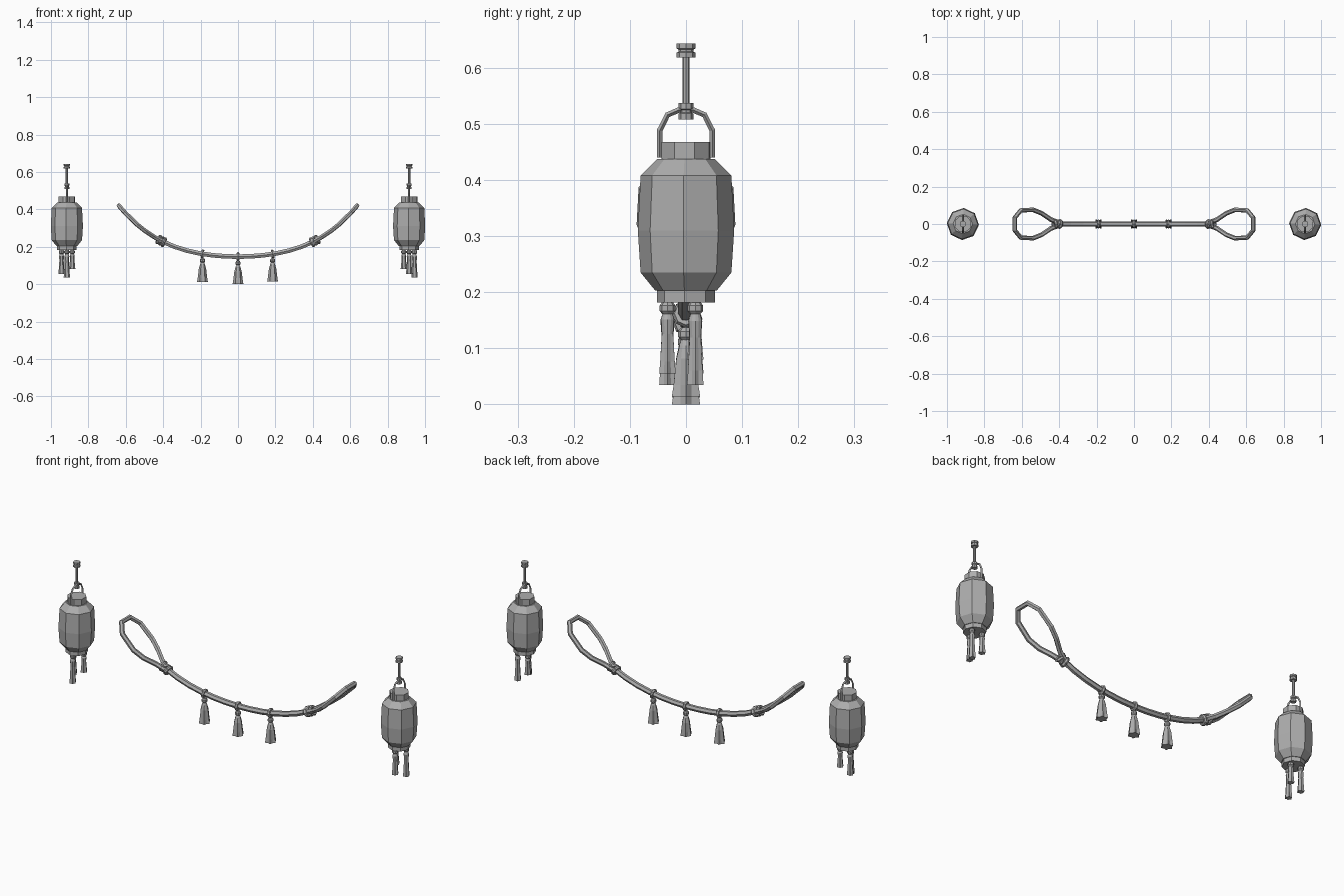
import bpy, bmesh
from math import sin, cos, pi, radians, atan2
from mathutils import Vector, Matrix

cube = bpy.data.objects.get("Cube")
if cube:
    bpy.data.objects.remove(cube)

grey = bpy.data.materials.new("plain grey")
grey.use_nodes = True
COLOUR = (0.42, 0.42, 0.42, 1)
grey.diffuse_color = COLOUR
grey.node_tree.nodes["Principled BSDF"].inputs["Base Color"].default_value = COLOUR


def add_object(name, mesh, matrix=Matrix()):
    mesh.materials.clear()
    mesh.materials.append(grey)
    for p in mesh.polygons:
        p.use_smooth = False
        p.material_index = 0
    ob = bpy.data.objects.new(name, mesh)
    bpy.context.collection.objects.link(ob)
    ob.matrix_world = matrix
    return ob


def lathe(name, profile, sides, matrix=Matrix(), turn=0.0, pleat=0.0):
    """Spin (radius, z) points, listed from bottom to top; pleat folds the lower part."""
    bm = bmesh.new()
    low, high = profile[0][1], profile[-1][1]
    rings = []
    for r, z in profile:
        fold = pleat * (high - z) / (high - low)
        ring = []
        for k in range(sides):
            a = turn + 2 * pi * k / sides
            rr = r * (1 - fold * (k % 2))
            ring.append(bm.verts.new((rr * cos(a), rr * sin(a), z)))
        rings.append(ring)
    for a, b in zip(rings, rings[1:]):
        for k in range(sides):
            j = (k + 1) % sides
            bm.faces.new((a[k], a[j], b[j], b[k]))
    bm.faces.new(rings[0][::-1])
    bm.faces.new(rings[-1])
    mesh = bpy.data.meshes.new(name)
    bm.to_mesh(mesh)
    bm.free()
    return add_object(name, mesh, matrix)


def tube(name, points, radius, resolution=1, matrix=Matrix()):
    """Faceted tube through a list of points."""
    curve = bpy.data.curves.new(name, "CURVE")
    curve.dimensions = "3D"
    curve.bevel_depth = radius
    curve.bevel_resolution = resolution
    curve.use_fill_caps = True
    spline = curve.splines.new("POLY")
    spline.points.add(len(points) - 1)
    for sp, co in zip(spline.points, points):
        sp.co = (*co, 1)
    temp = bpy.data.objects.new(name + "_path", curve)
    bpy.context.collection.objects.link(temp)
    bpy.context.view_layer.update()
    mesh = bpy.data.meshes.new_from_object(
        temp.evaluated_get(bpy.context.evaluated_depsgraph_get()))
    bpy.data.objects.remove(temp)
    return add_object(name, mesh, matrix)


def tassel(name, x, y, top, bottom, width):
    """Knob, narrow neck and pleated skirt with a flared hem."""
    knob = 0.022
    place = Matrix.Translation((x, y, 0))
    lathe(name + "_knob", [(0.009, top - knob), (0.014, top - knob * 0.75),
                           (0.014, top - knob * 0.3), (0.009, top)], 8, place)
    neck = top - knob + 0.003
    span = neck - bottom
    lathe(name + "_skirt", [(width, bottom), (width * 0.88, bottom + span * 0.2),
                            (width * 0.68, bottom + span * 0.65),
                            (0.013, neck - span * 0.12), (0.008, neck)],
          12, place, pleat=0.3)


# Lanterns, one at each end
BODY = [(0.055, 0.203), (0.081, 0.235), (0.086, 0.31), (0.081, 0.408), (0.052, 0.437)]
ARCH = [(0.047, 0.44), (0.047, 0.488), (0.033, 0.516), (0.012, 0.525)]


def collar(name, low, high, radius, matrix):
    """Two rims with a waist between them."""
    h = high - low
    lathe(name, [(radius, low), (radius, low + h * 0.35), (radius * 0.78, low + h * 0.42),
                 (radius * 0.78, low + h * 0.58), (radius, low + h * 0.65), (radius, high)],
          8, matrix)


for side, sx, hems in (("left", 1, (0.055, 0.035, 0.08)), ("right", -1, (0.035, 0.08, 0.055))):
    x = sx * 0.915
    at = Matrix.Translation((x, 0, 0))
    turn = radians(-3)
    lathe(side + "_lantern_body", BODY, 8, at, turn)
    lathe(side + "_lantern_top_cap", [(0.046, 0.43), (0.046, 0.468)], 8, at, turn + radians(22))
    lathe(side + "_lantern_bottom_cap", [(0.052, 0.182), (0.052, 0.206)], 8, at, turn)
    arch = [(0, -y, z) for y, z in ARCH] + [(0, y, z) for y, z in reversed(ARCH)]
    tube(side + "_lantern_handle", arch, 0.005, 0, at)
    collar(side + "_hanger_hub", 0.508, 0.537, 0.013, at)
    lathe(side + "_hanger_rod", [(0.0065, 0.53), (0.0065, 0.62)], 8, at)
    collar(side + "_hanger_knob", 0.618, 0.643, 0.017, at)
    for k, hem in enumerate(hems):
        a = radians(-90 + 120 * k)
        tassel(f"{side}_lantern_tassel_{k + 1}", x + 0.033 * cos(a), 0.033 * sin(a),
               0.183, hem, 0.017)


# Sagging rope
def sag(x):
    return 0.147 + 0.38 * x ** 2 + 0.72 * x ** 4


def rope_frame(x):
    """Local z runs along the rope."""
    slope = 0.76 * x + 2.88 * x ** 3
    return Matrix.Translation((x, 0, sag(x))) @ Matrix.Rotation(pi / 2 - atan2(slope, 1), 4, "Y")


KNOT = 0.41
steps = 12
tube("rope", [(x, 0, sag(x)) for x in
              (KNOT * (2 * i / steps - 1) for i in range(steps + 1))], 0.014)

# End loops that continue the sag
LOOP = [(0.40, 0.008), (0.445, 0.024), (0.495, 0.058), (0.54, 0.076),
        (0.605, 0.073), (0.637, 0.034)]
for side, sx in (("left", 1), ("right", -1)):
    half = [(sx * x, y, sag(x)) for x, y in LOOP]
    tube(side + "_rope_loop", half + [(x, -y, z) for x, y, z in reversed(half)], 0.0125)


# Knots and wraps around the rope
def wrap(name, matrix, major, minor):
    bm = bmesh.new()
    n, m = 8, 6
    rings = []
    for i in range(n):
        a = 2 * pi * i / n
        rings.append([bm.verts.new(((major + minor * cos(2 * pi * j / m)) * cos(a),
                                    (major + minor * cos(2 * pi * j / m)) * sin(a),
                                    minor * sin(2 * pi * j / m))) for j in range(m)])
    for i in range(n):
        a, b = rings[i], rings[(i + 1) % n]
        for j in range(m):
            k = (j + 1) % m
            bm.faces.new((a[j], b[j], b[k], a[k]))
    mesh = bpy.data.meshes.new(name)
    bm.to_mesh(mesh)
    bm.free()
    add_object(name, mesh, matrix)


for side, sx in (("left", 1), ("right", -1)):
    for k, (offset, tilt) in enumerate(((-0.014, 8), (0.014, -8), (0, 38))):
        frame = rope_frame(sx * (KNOT + offset))
        wrap(f"{side}_knot_wrap_{k + 1}", frame @ Matrix.Rotation(radians(tilt), 4, "X"),
             0.019, 0.009)

# Hanging tassels on the rope
for name, x, hem in (("right", -0.19, 0.012), ("middle", 0, 0), ("left", 0.185, 0.014)):
    wrap(name + "_rope_ring", rope_frame(x), 0.0165, 0.008)
    z = sag(x)
    lathe(name + "_tassel_cord", [(0.006, z - 0.05), (0.006, z - 0.01)], 6,
          Matrix.Translation((x, 0, 0)))
    tassel(name + "_rope_tassel", x, 0, z - 0.024, hem, 0.029)
